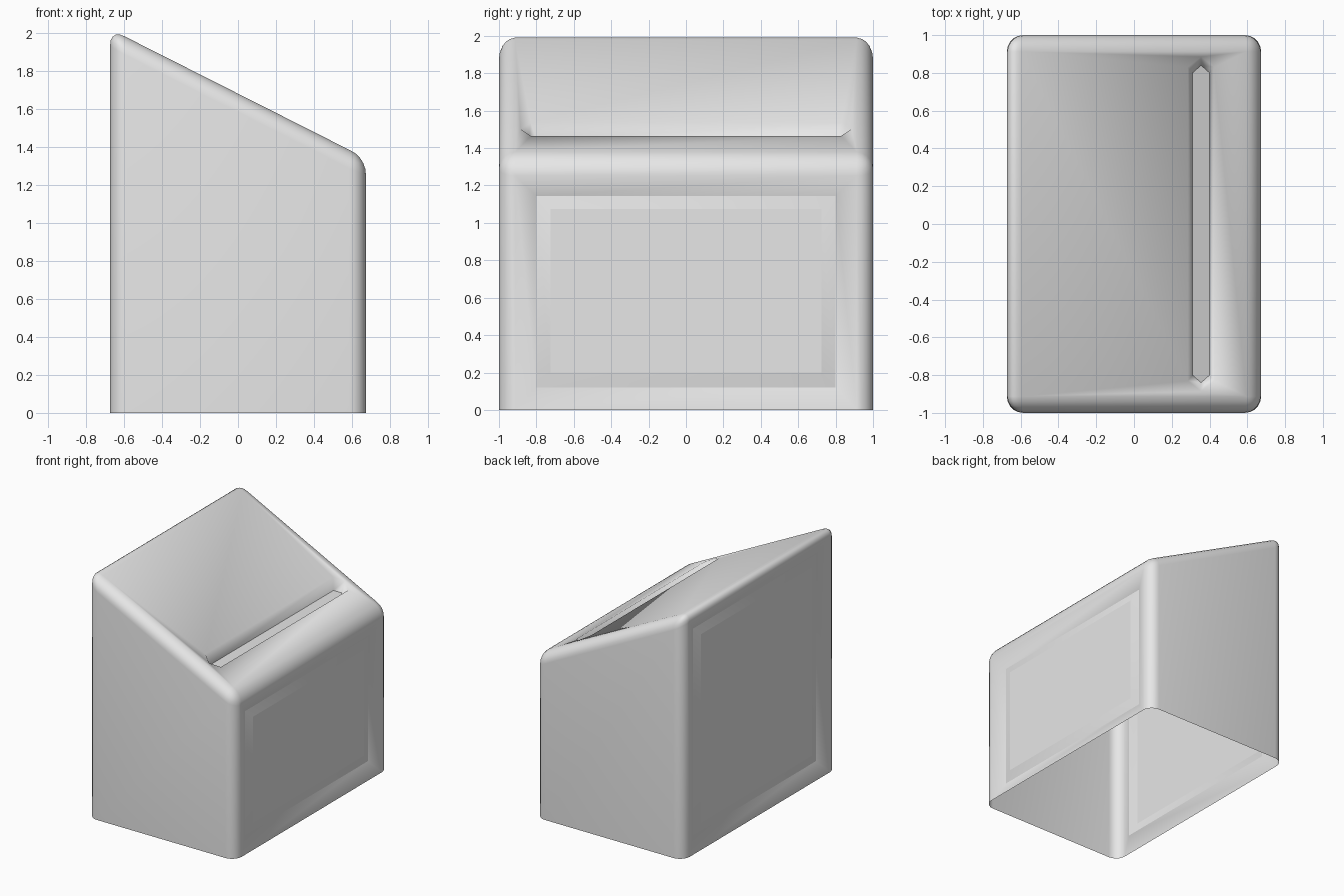
import bpy, bmesh
from mathutils import Vector

cube = bpy.data.objects.get("Cube")
if cube:
    bpy.data.objects.remove(cube, do_unlink=True)

HALF_X, HALF_Y = 0.673, 1.0
HIGH, LOW = 2.02, 1.34
ROUND = 0.087


def top_z(x):
    return (HIGH + LOW) / 2 + (LOW - HIGH) * x / (2 * HALF_X)


def biggest(bm, direction):
    direction = direction.normalized()
    return max((f for f in bm.faces if f.normal.dot(direction) > 0.99),
               key=lambda f: f.calc_area())


def bridge(bm, outer, inner):
    """Join two loops that share the same number of corners."""
    n = len(outer)
    for i in range(n):
        j = (i + 1) % n
        bm.faces.new((outer[i], outer[j], inner[j], inner[i]))


def sharpen(bm, loop):
    for i, v in enumerate(loop):
        bm.edges.get((v, loop[(i + 1) % len(loop)])).smooth = False


def sunken_panel(bm, side):
    """Dished frame around a slightly raised flat panel."""
    face = biggest(bm, Vector((side, 0, 0)))
    outer = list(face.verts)
    top = max(v.co.z for v in outer)
    bm.faces.remove(face)
    rings = []
    for half, low, drop, depth in ((0.8, 0.12, 0.11, 0.05), (0.725, 0.2, 0.18, 0.03)):
        ring = []
        for v in rings[-1] if rings else outer:
            z = top - drop if v.co.z > top / 2 else low
            y = half if v.co.y > 0 else -half
            ring.append(bm.verts.new((side * (HALF_X - depth), y, z)))
        bridge(bm, rings[-1] if rings else outer, ring)
        rings.append(ring)
    bm.faces.new(rings[-1])
    for ring in rings:
        sharpen(bm, ring)


def top_slot(bm):
    """Long pointed slot sunk in the sloping lid."""
    face = biggest(bm, Vector((HIGH - LOW, 0, 2 * HALF_X)))
    corners = list(face.verts)
    bm.faces.remove(face)
    mid = 0.355

    def slot_ring(half_w, half_l, tip, depth):
        ring, at = [], {}
        for i, v in enumerate(corners):
            sx = 1 if v.co.x > 0 else -1
            sy = 1 if v.co.y > 0 else -1
            x = mid + sx * half_w
            at[i] = bm.verts.new((x, sy * half_l, top_z(x) - depth))
            ring.append(at[i])
            if v.co.y * corners[(i + 1) % 4].co.y > 0:
                at[i, "tip"] = bm.verts.new((mid, sy * tip, top_z(mid) - depth))
                ring.append(at[i, "tip"])
        return ring, at

    lip, at = slot_ring(0.07, 0.83, 0.885, 0)
    floor, _ = slot_ring(0.045, 0.8, 0.84, 0.08)
    for i in range(4):
        j = (i + 1) % 4
        tip = [at[i, "tip"]] if (i, "tip") in at else []
        bm.faces.new([corners[i], corners[j], at[j]] + tip + [at[i]])
    bridge(bm, lip, floor)
    bm.faces.new(floor)
    sharpen(bm, floor)


# Wedge shell, open underneath
bm = bmesh.new()
profile = ((-HALF_X, 0), (HALF_X, 0), (HALF_X, LOW), (-HALF_X, HIGH))
front = [bm.verts.new((x, -HALF_Y, z)) for x, z in profile]
back = [bm.verts.new((x, HALF_Y, z)) for x, z in profile]
bm.faces.new(front)
bm.faces.new(back[::-1])
for i in (1, 2, 3):
    j = (i + 1) % 4
    bm.faces.new((front[j], front[i], back[i], back[j]))
bm.normal_update()

# Rounded edges
edges = [e for e in bm.edges if not e.is_boundary]
bmesh.ops.bevel(bm, geom=edges, offset=ROUND, offset_type='OFFSET',
                segments=5, profile=0.5, affect='EDGES', clamp_overlap=True)
bm.normal_update()

# Sunken details
sunken_panel(bm, 1)
sunken_panel(bm, -1)
top_slot(bm)
for f in bm.faces:
    f.smooth = True
bm.normal_update()

mesh = bpy.data.meshes.new("slanted_case")
bm.to_mesh(mesh)
bm.free()
case = bpy.data.objects.new("slanted_case", mesh)
bpy.context.scene.collection.objects.link(case)

# Colour
grey = bpy.data.materials.new("light_grey")
grey.use_nodes = True
colour = (0.8, 0.8, 0.8, 1)
grey.diffuse_color = colour
grey.node_tree.nodes["Principled BSDF"].inputs["Base Color"].default_value = colour
mesh.materials.append(grey)
